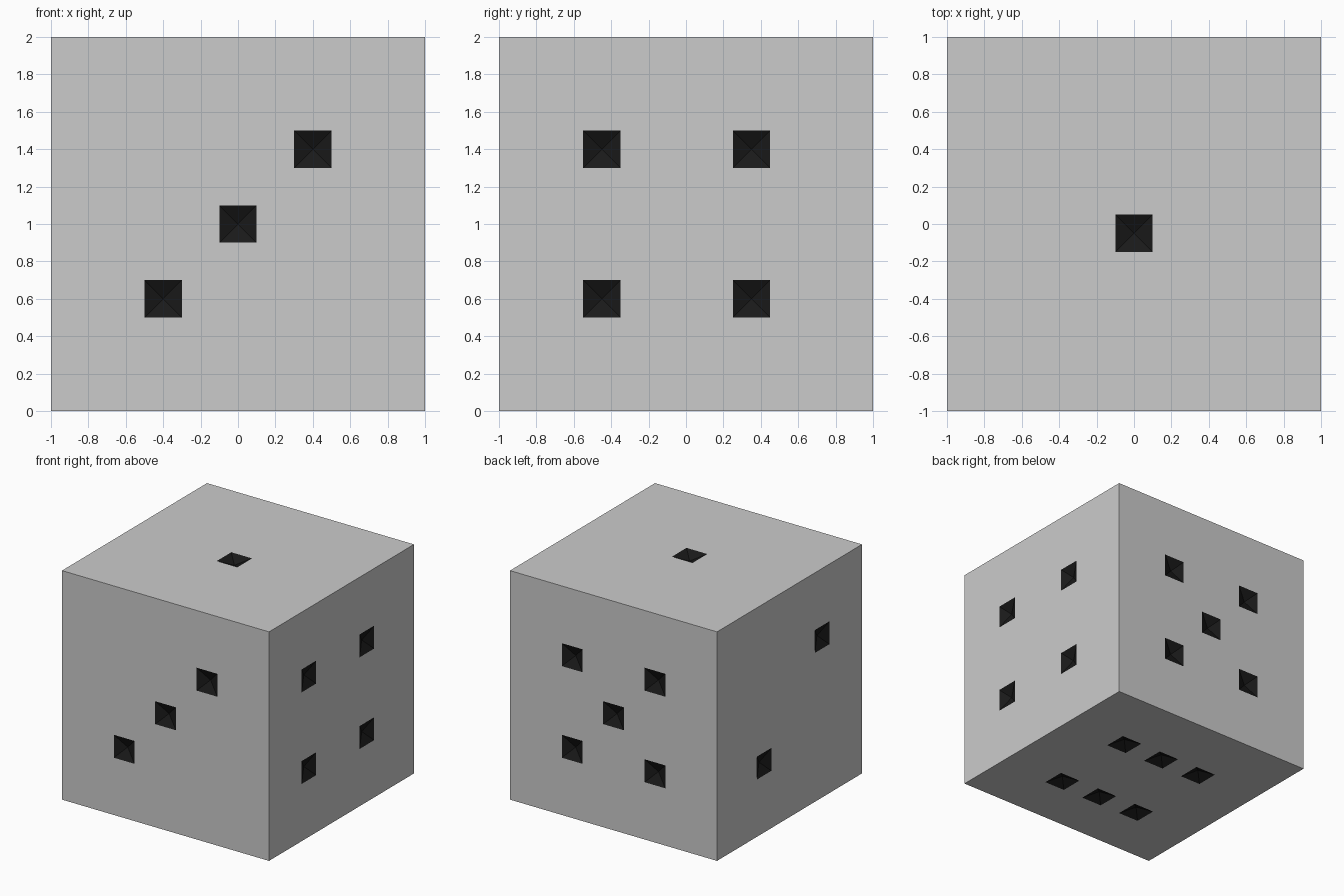
import bpy, bmesh
from mathutils import Vector

if "Cube" in bpy.data.objects:
    bpy.data.objects.remove(bpy.data.objects["Cube"])

DEPTH, HALF = 0.05, 0.1
A, C0, C1, CM = 0.4, -0.45, 0.35, -0.05   # pip offsets in x/z, and in y

# Pip centres on each of the six sides
Z0, Z1, ZM = 0.6, 1.4, 1.0
front = [(-A, -1, Z0), (0, -1, ZM), (A, -1, Z1)]
back = [(x, 1, z) for x in (-A, A) for z in (Z0, Z1)] + [(0, 1, ZM)]
right = [(1, y, z) for y in (C0, C1) for z in (Z0, Z1)]
left = [(-1, C0, Z1), (-1, C1, Z0)]
top = [(0, CM, 2)]
bottom = [(x, y, 0) for x in (-A, 0, A) for y in (C0, C1)]
pips = [Vector(p) for p in front + back + right + left + top + bottom]

# Cube body standing on the ground
bm = bmesh.new()
bmesh.ops.create_cube(bm, size=2)
bmesh.ops.translate(bm, verts=bm.verts, vec=(0, 0, 1))

# Slice along the pip borders
for axis, centres in enumerate([(-A, 0, A), (C0, CM, C1), (Z0, ZM, Z1)]):
    for c in centres:
        for s in (-HALF, HALF):
            co, no = Vector(), Vector()
            co[axis], no[axis] = c + s, 1
            bmesh.ops.bisect_plane(bm, geom=bm.verts[:] + bm.edges[:] + bm.faces[:],
                                   plane_co=co, plane_no=no)
bm.normal_update()

# Dent each pip into a shallow dark pyramid
cells = [f for f in bm.faces
         if any((f.calc_center_median() - p).length < 0.01 for p in pips)]
for f in cells:
    f.material_index = 1
bmesh.ops.poke(bm, faces=cells, offset=-DEPTH)

mesh = bpy.data.meshes.new("die_body")
bm.to_mesh(mesh)
bm.free()
for name, v in (("grey", 0.8), ("black", 0.01)):
    mat = bpy.data.materials.new(name)
    mat.diffuse_color = (v, v, v, 1)
    mat.use_nodes = True
    mat.node_tree.nodes["Principled BSDF"].inputs["Base Color"].default_value = mat.diffuse_color
    mesh.materials.append(mat)
bpy.context.collection.objects.link(bpy.data.objects.new("die_body", mesh))
